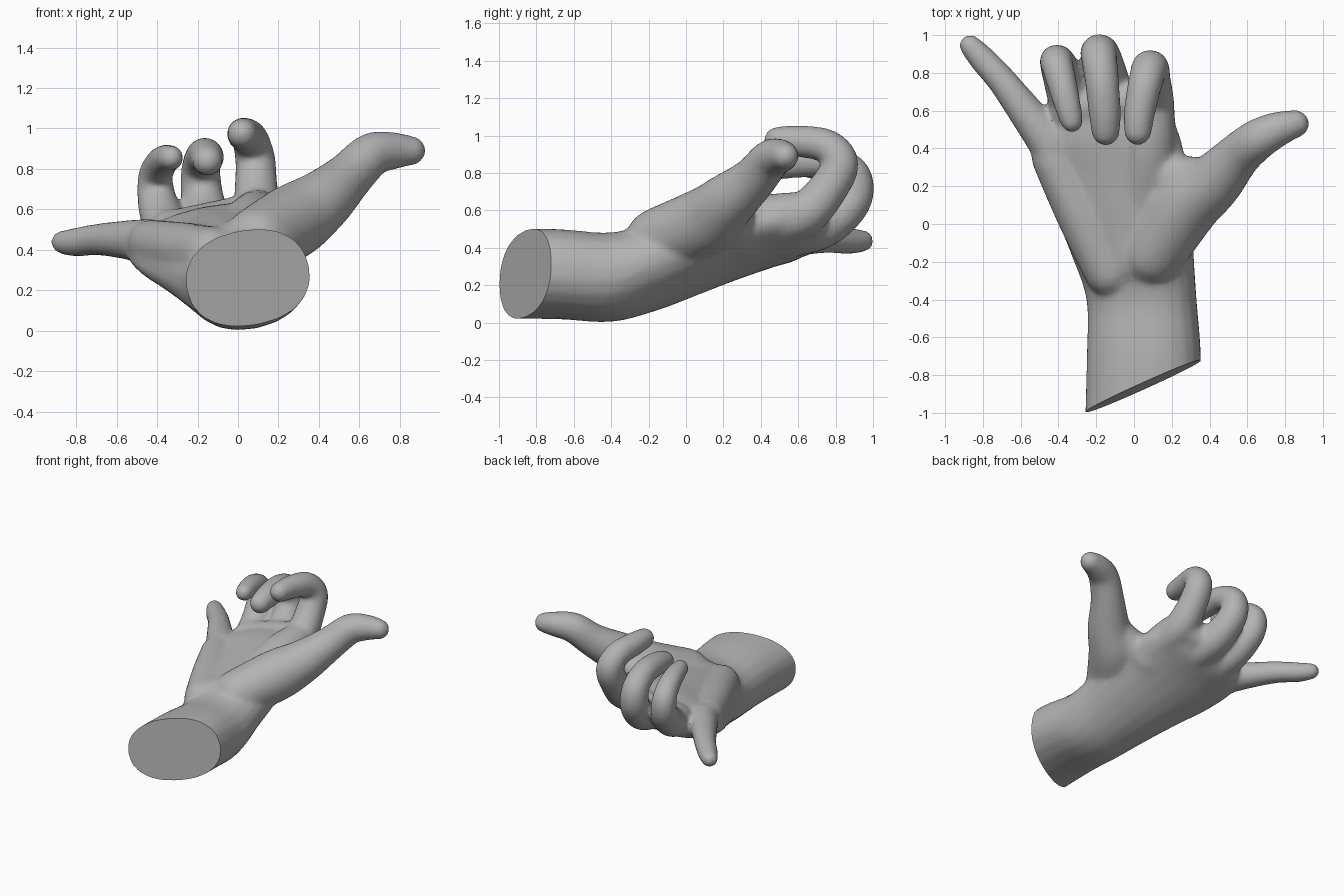
import bpy, bmesh, math
from mathutils import Vector

if "Cube" in bpy.data.objects:
    bpy.data.objects.remove(bpy.data.objects["Cube"])

SIDES = 20


def spline(points, steps=5):
    """Catmull-Rom interpolation of equal-length tuples."""
    pts = [points[0]] + list(points) + [points[-1]]
    out = []
    for i in range(1, len(pts) - 2):
        a, b, c, d = pts[i - 1:i + 3]
        for s in range(steps):
            t = s / steps
            out.append(tuple(
                0.5 * (2 * q + (r - p) * t + (2 * p - 5 * q + 4 * r - u) * t * t
                       + (3 * q - p - 3 * r + u) * t ** 3)
                for p, q, r, u in zip(a, b, c, d)))
    out.append(tuple(points[-1]))
    return out


def skin(bm, rings):
    """Closed surface through a list of equal rings."""
    loops = [[bm.verts.new(co) for co in ring] for ring in rings]
    faces = [bm.faces.new(loops[0]), bm.faces.new(loops[-1])]
    for a, b in zip(loops, loops[1:]):
        for i in range(SIDES):
            j = (i + 1) % SIDES
            faces.append(bm.faces.new((a[i], a[j], b[j], b[i])))
    bmesh.ops.recalc_face_normals(bm, faces=faces)


def tube(bm, points):
    """Round-ended tube through (x, y, z, radius) points."""
    path = spline(points)
    pos = [Vector(p[:3]) for p in path]
    rad = [p[3] + 0.005 for p in path]
    n = len(pos)
    tan = [(pos[min(i + 1, n - 1)] - pos[max(i - 1, 0)]).normalized() for i in range(n)]
    side = tan[0].orthogonal().normalized()
    frames = []
    for i in range(n):
        if i:
            side = tan[i - 1].rotation_difference(tan[i]) @ side
        frames.append((pos[i], tan[i], side.copy(), rad[i]))
    caps = [math.radians(a) for a in (80, 60, 40, 20)]
    first, last = frames[0], frames[-1]
    start = [(first[0] - first[1] * first[3] * math.sin(a), first[1], first[2],
              first[3] * math.cos(a)) for a in caps]
    end = [(last[0] + last[1] * last[3] * math.sin(a), last[1], last[2],
            last[3] * math.cos(a)) for a in reversed(caps)]
    rings = []
    for c, t, s, r in start + frames + end:
        u = t.cross(s)
        rings.append([c + (s * math.cos(k) + u * math.sin(k)) * r
                      for k in (2 * math.pi * i / SIDES for i in range(SIDES))])
    skin(bm, rings)


def slab(bm, sections):
    """Loft of tilted sections: (y, x, z, half width, half height, tilt, squareness)."""
    rings = []
    for y, x, z, w, h, tilt, power in spline(sections):
        ct, st = math.cos(math.radians(tilt)), math.sin(math.radians(tilt))
        ring = []
        for i in range(SIDES):
            c, s = math.cos(2 * math.pi * i / SIDES), math.sin(2 * math.pi * i / SIDES)
            u = w * math.copysign(abs(c) ** (2 / power), c)
            v = h * math.copysign(abs(s) ** (2 / power), s)
            ring.append((x + u * ct - v * st, y, z + u * st + v * ct))
        rings.append(ring)
    skin(bm, rings)


bm = bmesh.new()

# Wrist and palm
slab(bm, [
    (-1.15, 0.045, 0.262, 0.31, 0.236, 11, 2.25),
    (-0.70, 0.052, 0.26, 0.305, 0.236, 11, 2.25),
    (-0.40, 0.04, 0.243, 0.295, 0.235, 12, 2.15),
    (-0.15, -0.01, 0.305, 0.335, 0.235, 13, 1.9),
    (0.05, -0.05, 0.36, 0.38, 0.21, 13, 1.85),
    (0.25, -0.11, 0.41, 0.405, 0.177, 13, 1.85),
    (0.45, -0.15, 0.46, 0.41, 0.152, 12, 1.95),
    (0.60, -0.15, 0.48, 0.34, 0.125, 12, 2.1),
    (0.68, -0.13, 0.50, 0.26, 0.08, 12, 2.2)])

# Heel of the palm on the little finger side
tube(bm, [(-0.13, -0.25, 0.38, 0.13), (-0.28, 0.05, 0.405, 0.128),
          (-0.43, 0.35, 0.435, 0.11)])

# Fleshy middle of the palm
tube(bm, [(-0.02, -0.19, 0.385, 0.15), (-0.08, 0.10, 0.42, 0.14),
          (-0.12, 0.40, 0.45, 0.13)])

# Web between thumb and index finger
tube(bm, [(0.10, 0.28, 0.48, 0.14), (0.21, 0.25, 0.535, 0.12),
          (0.34, 0.25, 0.61, 0.10)])

# Index knuckle ridge and row of knuckles
tube(bm, [(0.05, 0.10, 0.43, 0.15), (0.08, 0.38, 0.53, 0.14),
          (0.095, 0.56, 0.575, 0.12)])
tube(bm, [(-0.34, 0.60, 0.49, 0.10), (-0.12, 0.65, 0.525, 0.11),
          (0.08, 0.63, 0.575, 0.105)])

# Thumb with its fleshy base
tube(bm, [(0.10, -0.15, 0.44, 0.17), (0.27, 0.10, 0.54, 0.18),
          (0.42, 0.22, 0.645, 0.15), (0.55, 0.36, 0.765, 0.117),
          (0.66, 0.45, 0.87, 0.105), (0.77, 0.505, 0.89, 0.088),
          (0.855, 0.53, 0.89, 0.07)])

# Index finger, curled
tube(bm, [(0.09, 0.45, 0.53, 0.12), (0.095, 0.63, 0.58, 0.115),
          (0.09, 0.755, 0.71, 0.102), (0.085, 0.825, 0.85, 0.095),
          (0.06, 0.75, 0.945, 0.087), (0.03, 0.60, 0.97, 0.08),
          (0.02, 0.49, 0.975, 0.07)])

# Middle finger, curled
tube(bm, [(-0.10, 0.45, 0.46, 0.12), (-0.135, 0.72, 0.51, 0.115),
          (-0.175, 0.885, 0.65, 0.102), (-0.185, 0.89, 0.79, 0.093),
          (-0.17, 0.76, 0.86, 0.086), (-0.155, 0.60, 0.86, 0.082),
          (-0.15, 0.49, 0.84, 0.072)])

# Ring finger, curled
tube(bm, [(-0.29, 0.45, 0.43, 0.115), (-0.345, 0.67, 0.49, 0.11),
          (-0.395, 0.83, 0.62, 0.096), (-0.41, 0.855, 0.75, 0.083),
          (-0.385, 0.76, 0.82, 0.076), (-0.355, 0.64, 0.85, 0.068),
          (-0.33, 0.545, 0.855, 0.058)])

# Little finger, stretched out
tube(bm, [(-0.44, 0.42, 0.44, 0.11), (-0.57, 0.59, 0.45, 0.09),
          (-0.70, 0.76, 0.45, 0.074), (-0.80, 0.87, 0.437, 0.068),
          (-0.867, 0.945, 0.437, 0.055)])

raw = bpy.data.meshes.new("hand_blend")
bm.to_mesh(raw)
bm.free()
hand = bpy.data.objects.new("hand", raw)
bpy.context.collection.objects.link(hand)

# Fuse the parts into one skin
mod = hand.modifiers.new("fuse", 'REMESH')
mod.mode = 'VOXEL'
mod.voxel_size = 0.014
mod = hand.modifiers.new("soften", 'SMOOTH')
mod.factor = 0.5
mod.iterations = 20
mod = hand.modifiers.new("simplify", 'DECIMATE')
mod.ratio = 0.2
deps = bpy.context.evaluated_depsgraph_get()
fused = bpy.data.meshes.new_from_object(hand.evaluated_get(deps))
hand.modifiers.clear()
hand.data = fused
bpy.data.meshes.remove(raw)

# Slanted flat cut through the wrist
bm = bmesh.new()
bm.from_mesh(fused)
bmesh.ops.bisect_plane(bm, geom=bm.verts[:] + bm.edges[:] + bm.faces[:],
                       plane_co=(-0.26, -1.0, 0.2), plane_no=(0.27, -0.61, 0.05),
                       clear_outer=True)
rim = [e for e in bm.edges if e.is_boundary]
bmesh.ops.holes_fill(bm, edges=rim, sides=0)
bmesh.ops.recalc_face_normals(bm, faces=bm.faces[:])
bm.to_mesh(fused)
bm.free()

# Plain grey skin
skin_mat = bpy.data.materials.new("plain_grey")
skin_mat.diffuse_color = (0.45, 0.45, 0.45, 1)
skin_mat.use_nodes = True
skin_mat.node_tree.nodes["Principled BSDF"].inputs["Base Color"].default_value = skin_mat.diffuse_color
fused.materials.clear()
fused.materials.append(skin_mat)

bpy.context.view_layer.objects.active = hand
hand.select_set(True)
bpy.ops.object.shade_smooth_by_angle(angle=math.radians(40))
